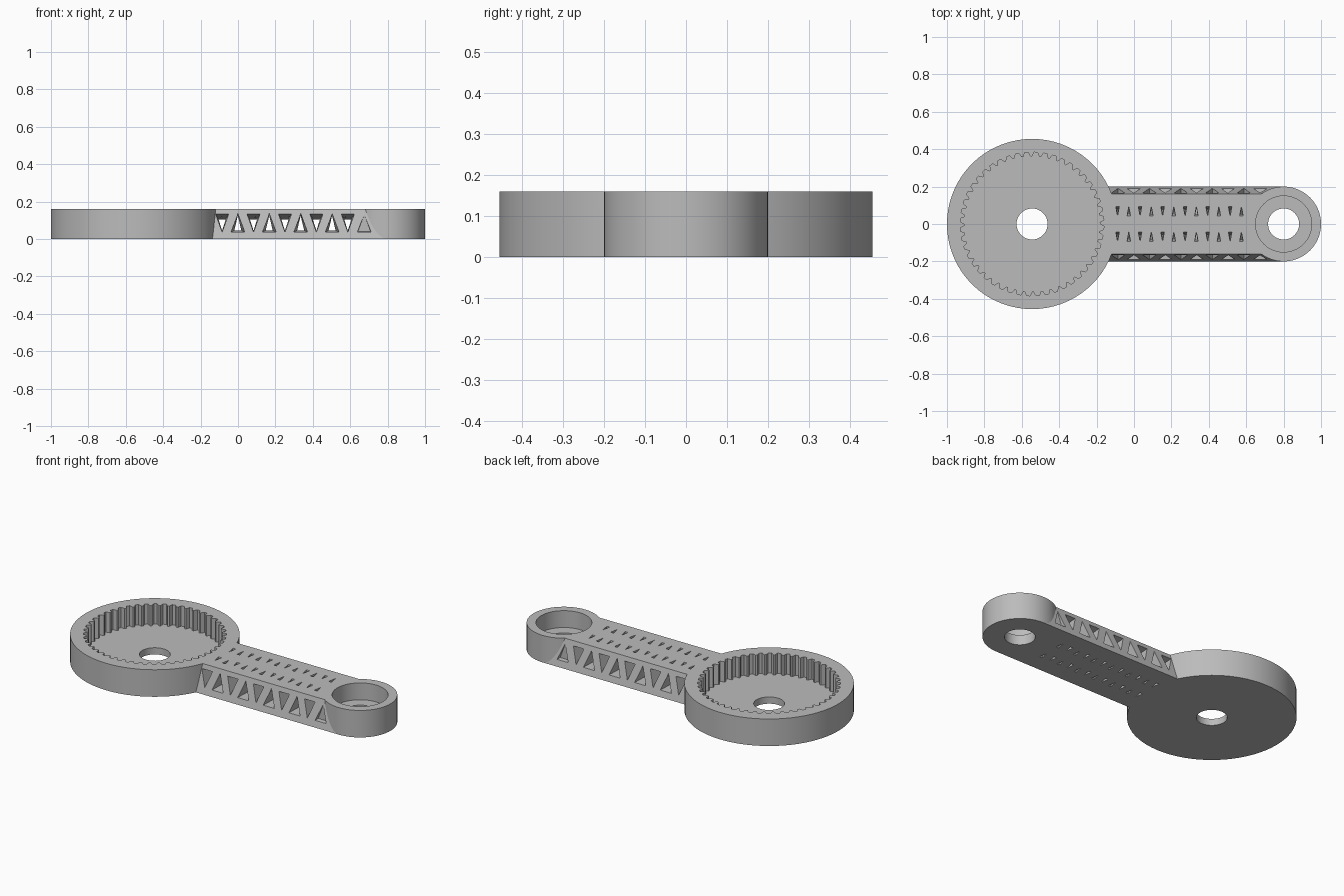
import bpy, bmesh, math
from mathutils import Vector

if "Cube" in bpy.data.objects:
    bpy.data.objects.remove(bpy.data.objects["Cube"], do_unlink=True)

H = 0.16                     # overall thickness
GEAR_X, BOSS_X = -0.545, 0.8  # centres of the two round ends

grey = bpy.data.materials.new("plain grey")
grey.use_nodes = True
colour = (0.5, 0.5, 0.5, 1)
grey.diffuse_color = colour
grey.node_tree.nodes["Principled BSDF"].inputs["Base Color"].default_value = colour


def loft(bm, sections):
    """Closed solid through matching rings of points."""
    rings = [[bm.verts.new(p) for p in s] for s in sections]
    for a, b in zip(rings, rings[1:]):
        for i in range(len(a)):
            j = (i + 1) % len(a)
            bm.faces.new((a[i], a[j], b[j], b[i]))
    bm.faces.new(rings[0][::-1])
    bm.faces.new(rings[-1])


def make(name, solids):
    bm = bmesh.new()
    for sections in solids:
        loft(bm, sections)
    bmesh.ops.recalc_face_normals(bm, faces=bm.faces)
    mesh = bpy.data.meshes.new(name)
    bm.to_mesh(mesh)
    bm.free()
    mesh.materials.append(grey)
    ob = bpy.data.objects.new(name, mesh)
    bpy.context.scene.collection.objects.link(ob)
    return ob


def prism(outline, z0, z1):
    return [[(x, y, z) for x, y in outline] for z in (z0, z1)]


def circle(cx, r, n=72):
    return [(cx + r * math.cos(math.tau * i / n), r * math.sin(math.tau * i / n))
            for i in range(n)]


def boolean(target, tool, operation):
    mod = target.modifiers.new(tool.name, 'BOOLEAN')
    mod.operation, mod.solver, mod.object = operation, 'EXACT', tool
    bpy.context.view_layer.objects.active = target
    bpy.ops.object.modifier_apply(modifier=mod.name)
    bpy.data.objects.remove(tool, do_unlink=True)


# Body: gear housing, end boss and an arm with sloping sides
body = make("crank_arm", [prism(circle(GEAR_X, 0.455), 0, H)])
boolean(body, make("end_boss", [prism(circle(BOSS_X, 0.2), 0, H)]), 'UNION')
arm = [[(x, -0.2, 0), (x, 0.2, 0), (x, 0.16, H), (x, -0.16, H)]
       for x in (-0.4, BOSS_X)]
boolean(body, make("arm_bar", [arm]), 'UNION')

# Internal gear pocket with trapezoid teeth
TEETH = 48
ring = []
for t in range(TEETH):
    for part, r in ((0, 0.362), (0.2, 0.362), (0.42, 0.384), (0.78, 0.384)):
        a = math.tau * (t + part) / TEETH
        ring.append((GEAR_X + r * math.cos(a), r * math.sin(a)))
boolean(body, make("gear_pocket", [prism(ring, 0.04, 0.3)]), 'DIFFERENCE')

# Bearing pocket and both shaft holes
boolean(body, make("bearing_pocket", [prism(circle(BOSS_X, 0.15), 0.06, 0.3)]),
        'DIFFERENCE')
boolean(body, make("shaft_holes", [prism(circle(x, 0.083, 48), -0.1, 0.3)
                                   for x in (GEAR_X, BOSS_X)]), 'DIFFERENCE')


# Triangular truss windows that narrow towards the middle of the arm
def window(x, y, half, base, tip):
    return [(x - half, y, base), (x + half, y, base), (x, y, tip)]


windows = []
for i in range(9):
    x = -0.085 + 0.084 * i
    low, high = (0.036, 0.14), (0.045, 0.125)
    if i % 2 == 0:
        low, high = (0.14, 0.036), (0.105, 0.045)
    windows.append([window(x, -0.21, 0.038, *low), window(x, 0, 0.019, *high),
                    window(x, 0.21, 0.038, *low)])
# Shallow last recess beside the boss
for s in (-1, 1):
    windows.append([window(0.675, s * 0.21, 0.038, 0.036, 0.14),
                    window(0.675, s * 0.165, 0.034, 0.04, 0.13)])
boolean(body, make("side_windows", windows), 'DIFFERENCE')

# Rows of small tapered notches in the top and bottom faces
notches = []
for i in range(12):
    x = -0.088 + 0.0602 * i
    flip = 1 if i % 2 == 0 else -1
    for y in (0.068, -0.068):
        tri = [Vector((-0.01, 0.027 * flip)), Vector((0.01, 0.027 * flip)),
               Vector((0, -0.027 * flip))]
        for outer, inner in ((H + 0.01, 0.1), (-0.01, 0.035)):
            notches.append([[(x + p.x * k, y + p.y * k, z) for p in tri]
                            for k, z in ((1.05, outer), (0.35, inner))])
boolean(body, make("face_notches", notches), 'DIFFERENCE')

# Smooth round walls, crisp edges
bpy.ops.object.select_all(action='DESELECT')
body.select_set(True)
bpy.context.view_layer.objects.active = body
bpy.ops.object.shade_smooth_by_angle(angle=math.radians(12))
